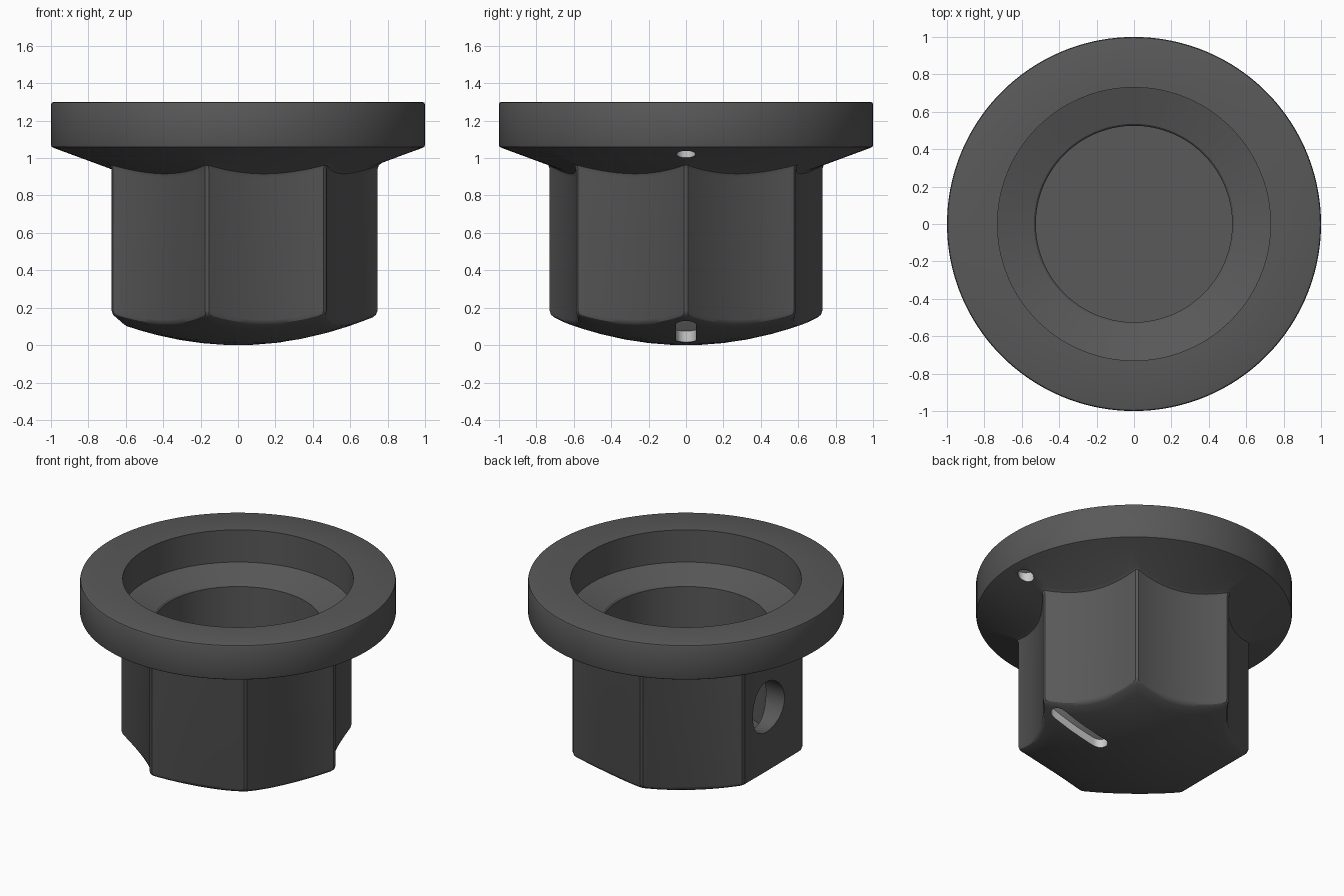
import bpy, bmesh, math
from mathutils import Vector

if "Cube" in bpy.data.objects:
    bpy.data.objects.remove(bpy.data.objects["Cube"])

SIDES, STEPS = 7, 20


def dome(r):
    return r * r / 3.49


def cone(r):
    return 1.06 - 0.37 * (1 - r)


def add_object(name, bm, mat=None):
    bmesh.ops.recalc_face_normals(bm, faces=bm.faces)
    me = bpy.data.meshes.new(name)
    bm.to_mesh(me)
    bm.free()
    ob = bpy.data.objects.new(name, me)
    bpy.context.collection.objects.link(ob)
    if mat:
        me.materials.append(mat)
    return ob


def material(name, c):
    m = bpy.data.materials.new(name)
    m.diffuse_color = (c, c, c, 1)
    m.use_nodes = True
    m.node_tree.nodes["Principled BSDF"].inputs["Base Color"].default_value = m.diffuse_color
    return m


dark = material("dark_plastic", 0.1)
white = material("white_paint", 0.85)

# fluted seven-sided outline, as (angle, radius); one corner points to +x
outline = []
half, apothem = 0.755 * math.sin(math.pi / SIDES), 0.755 * math.cos(math.pi / SIDES)
for s in range(SIDES):
    outline.append((2 * math.pi * s / SIDES, 0.746))
    mid = 2 * math.pi * (s + 0.5) / SIDES
    for i in range(STEPS):
        t = -0.96 + 1.92 * i / (STEPS - 1)
        x, y = apothem - 0.058 * (1 - t * t), t * half
        outline.append((mid + math.atan2(y, x), math.hypot(x, y)))

# rings of the body: functions of the outline radius giving (radius, height)
rings = []
for f in (0.12, 0.3, 0.5, 0.7, 0.85):
    rings.append(lambda r, f=f: (r * f, dome(r * f)))
for d, h in ((0.025, 0), (0.008, 0.007), (0, 0.025)):
    rings.append(lambda r, d=d, h=h: (r - d, dome(r - d) + h))
for d, h in ((0, -0.025), (0.007, -0.007), (0.025, 0)):
    rings.append(lambda r, d=d, h=h: (r + d, cone(r + d) + h))
lathe = [(0.985, 1.054), (0.996, 1.06), (1, 1.07), (1, 1.285), (0.996, 1.296), (0.985, 1.3),
         (0.73, 1.3), (0.73, 1.075), (0.535, 1.012), (0.525, 1.0), (0.525, 0.17)]
for p in lathe:
    rings.append(lambda r, p=p: p)

# knob body with skirt and pocket
bm = bmesh.new()
loops = []
for fn in rings:
    loop = []
    for a, r in outline:
        rr, z = fn(r)
        loop.append(bm.verts.new((rr * math.cos(a), rr * math.sin(a), z)))
    loops.append(loop)
n = len(outline)
for lo, hi in zip(loops, loops[1:]):
    for i in range(n):
        j = (i + 1) % n
        bm.faces.new((lo[i], lo[j], hi[j], hi[i]))
for loop, z in ((loops[0], 0), (loops[-1], 0.17)):
    c = bm.verts.new((0, 0, z))
    for i in range(n):
        bm.faces.new((c, loop[i], loop[(i + 1) % n]))
body = add_object("knob_body", bm, dark)


def cylinder(name, r, a, b, mat):
    a, b = Vector(a), Vector(b)
    bm = bmesh.new()
    bmesh.ops.create_cone(bm, cap_ends=True, segments=40, radius1=r, radius2=r, depth=(b - a).length)
    rot = Vector((0, 0, 1)).rotation_difference(b - a)
    for v in bm.verts:
        v.co = rot @ v.co + (a + b) / 2
    return add_object(name, bm, mat)


# pointer slot cutter: rounded bar whose floor follows the dome
def slot(name, x0, x1, w, depth):
    xs = [(x0 + w - w * math.cos(k * math.pi / 16), w * math.sin(k * math.pi / 16)) for k in range(1, 9)]
    xs += [(x0 + w + (x1 - x0 - 2 * w) * k / 8, w) for k in range(1, 8)]
    xs += [(x1 - w + w * math.sin(k * math.pi / 16), w * math.cos(k * math.pi / 16)) for k in range(8)]
    bm = bmesh.new()
    rows = []
    for x, y in xs:
        zt = dome(x) + depth
        rows.append([bm.verts.new(p) for p in ((x, -y, -0.1), (x, y, -0.1), (x, y, zt), (x, -y, zt))])
    for a, b in zip(rows, rows[1:]):
        for i in range(4):
            j = (i + 1) % 4
            bm.faces.new((a[i], a[j], b[j], b[i]))
    bm.faces.new(rows[0])
    bm.faces.new(rows[-1])
    return add_object(name, bm, white)


cutters = [
    cylinder("screw_hole_cutter", 0.175, (-0.9, 0, 0.57), (-0.3, 0, 0.57), dark),
    cylinder("dot_cutter", 0.05, (0.893, 0, 0.9), (0.893, 0, 1.07), white),
    slot("pointer_cutter", 0.235, 0.67, 0.053, 0.06),
]
bpy.context.view_layer.objects.active = body
body.select_set(True)
for c in cutters:
    m = body.modifiers.new(c.name, 'BOOLEAN')
    m.object, m.operation, m.solver = c, 'DIFFERENCE', 'EXACT'
    m.material_mode = 'TRANSFER'
    bpy.ops.object.modifier_apply(modifier=m.name)
for c in cutters:
    bpy.data.objects.remove(c)
bpy.ops.object.shade_smooth_by_angle(angle=math.radians(32))
